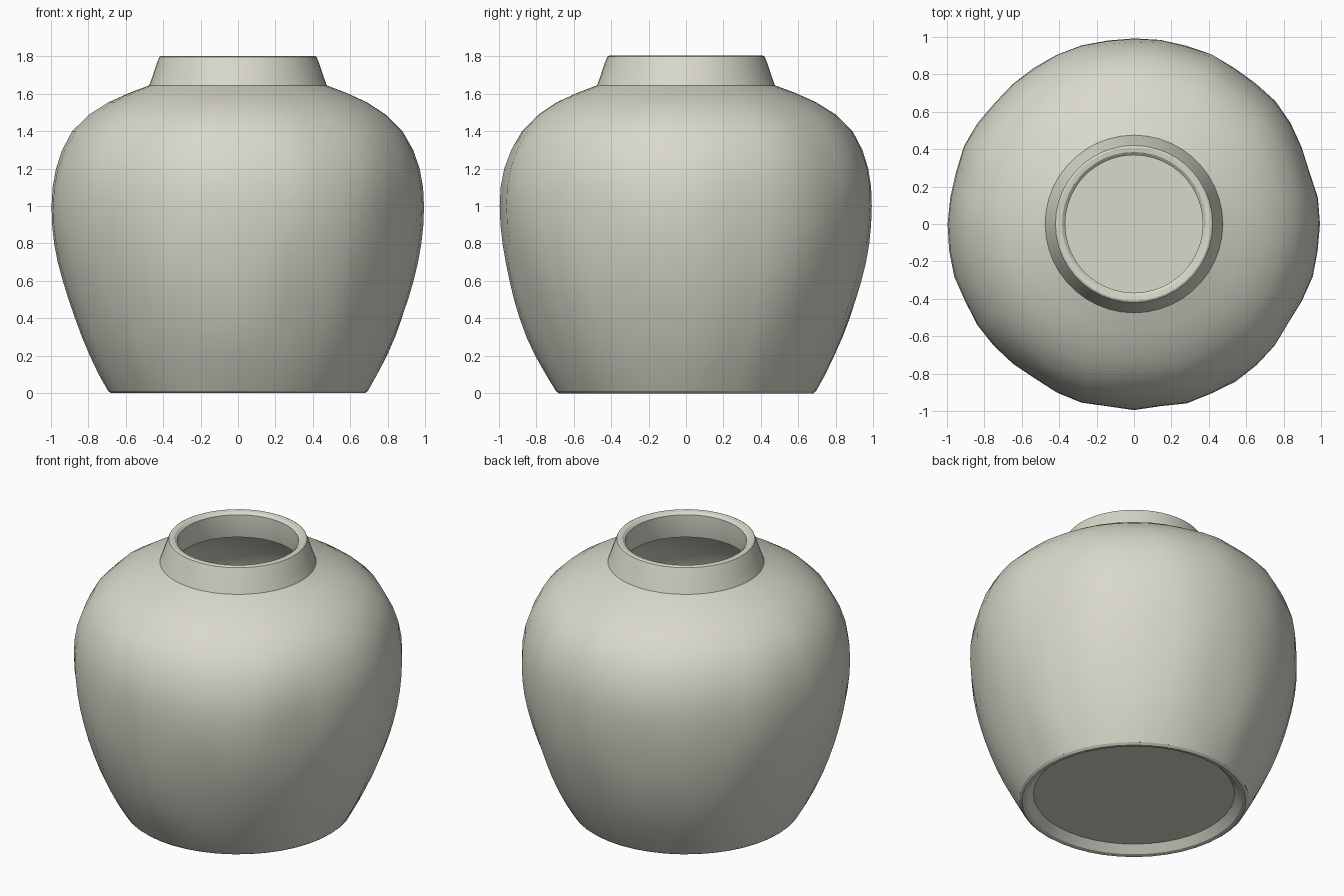
import bpy, bmesh, math
from mathutils import Vector, noise

cube = bpy.data.objects.get("Cube")
if cube:
    bpy.data.objects.remove(cube, do_unlink=True)

SIDES = 44

clay = bpy.data.materials.new("pale_clay")
clay.use_nodes = True
clay.diffuse_color = (0.70, 0.69, 0.60, 1)
clay.node_tree.nodes["Principled BSDF"].inputs["Base Color"].default_value = clay.diffuse_color


def streaks(angle, z):
    """Uneven hand-worked surface: tall ripples that fade at both ends."""
    fade = min(1, z / 0.15, max(0, (1.63 - z) / 0.2))
    c, s = math.cos(angle), math.sin(angle)
    fine = noise.noise(Vector((c * 6, s * 6, z * 1.6)))
    broad = noise.noise(Vector((c * 2 + 9, s * 2, z * 1.2)))
    return max(0, fade) * (0.017 * fine + 0.008 * broad)


def lathe(name, profile, rough=False):
    """Revolve (radius, height) points; a zero radius closes to a point."""
    bm = bmesh.new()
    rings = []
    for r, z in profile:
        if r == 0:
            rings.append([bm.verts.new((0, 0, z))] * SIDES)
            continue
        ring = []
        for i in range(SIDES):
            a = math.tau * i / SIDES
            q = r + (streaks(a, z) if rough else 0)
            ring.append(bm.verts.new((q * math.cos(a), q * math.sin(a), z)))
        rings.append(ring)
    for low, high in zip(rings, rings[1:]):
        for i in range(SIDES):
            j = (i + 1) % SIDES
            corners = list(dict.fromkeys((low[i], low[j], high[j], high[i])))
            bm.faces.new(corners)
    mesh = bpy.data.meshes.new(name)
    bm.to_mesh(mesh)
    bm.free()
    mesh.materials.append(clay)
    ob = bpy.data.objects.new(name, mesh)
    bpy.context.collection.objects.link(ob)
    bpy.ops.object.select_all(action="DESELECT")
    ob.select_set(True)
    bpy.context.view_layer.objects.active = ob
    bpy.ops.object.shade_smooth_by_angle(angle=math.radians(30))
    return ob


# Recessed underside and foot ring
lathe("foot_ring", [(0, 0.05), (0.61, 0.05), (0.655, 0.005), (0.68, 0), (0.695, 0.012)])

# Round body up to the shoulder
lathe("body", [(0.695, 0.012), (0.745, 0.1), (0.795, 0.2), (0.84, 0.3), (0.878, 0.4),
               (0.912, 0.5), (0.94, 0.6), (0.963, 0.7), (0.98, 0.8), (0.99, 0.9),
               (0.993, 1.0), (0.988, 1.1), (0.97, 1.2), (0.935, 1.3), (0.88, 1.4),
               (0.79, 1.49), (0.69, 1.555), (0.58, 1.605), (0.475, 1.645)], rough=True)

# Tapered neck with a rounded lip
lathe("neck", [(0.475, 1.645), (0.455, 1.7), (0.435, 1.76), (0.42, 1.798), (0.41, 1.803),
               (0.385, 1.8), (0.368, 1.785), (0.368, 1.7), (0.38, 1.63)])

# Hollow inside and floor
lathe("inner_wall", [(0.38, 1.63), (0.55, 1.56), (0.74, 1.45), (0.87, 1.31), (0.93, 1.15),
                     (0.945, 1.0), (0.93, 0.8), (0.89, 0.6), (0.83, 0.4), (0.75, 0.2),
                     (0.69, 0.09), (0, 0.09)])
